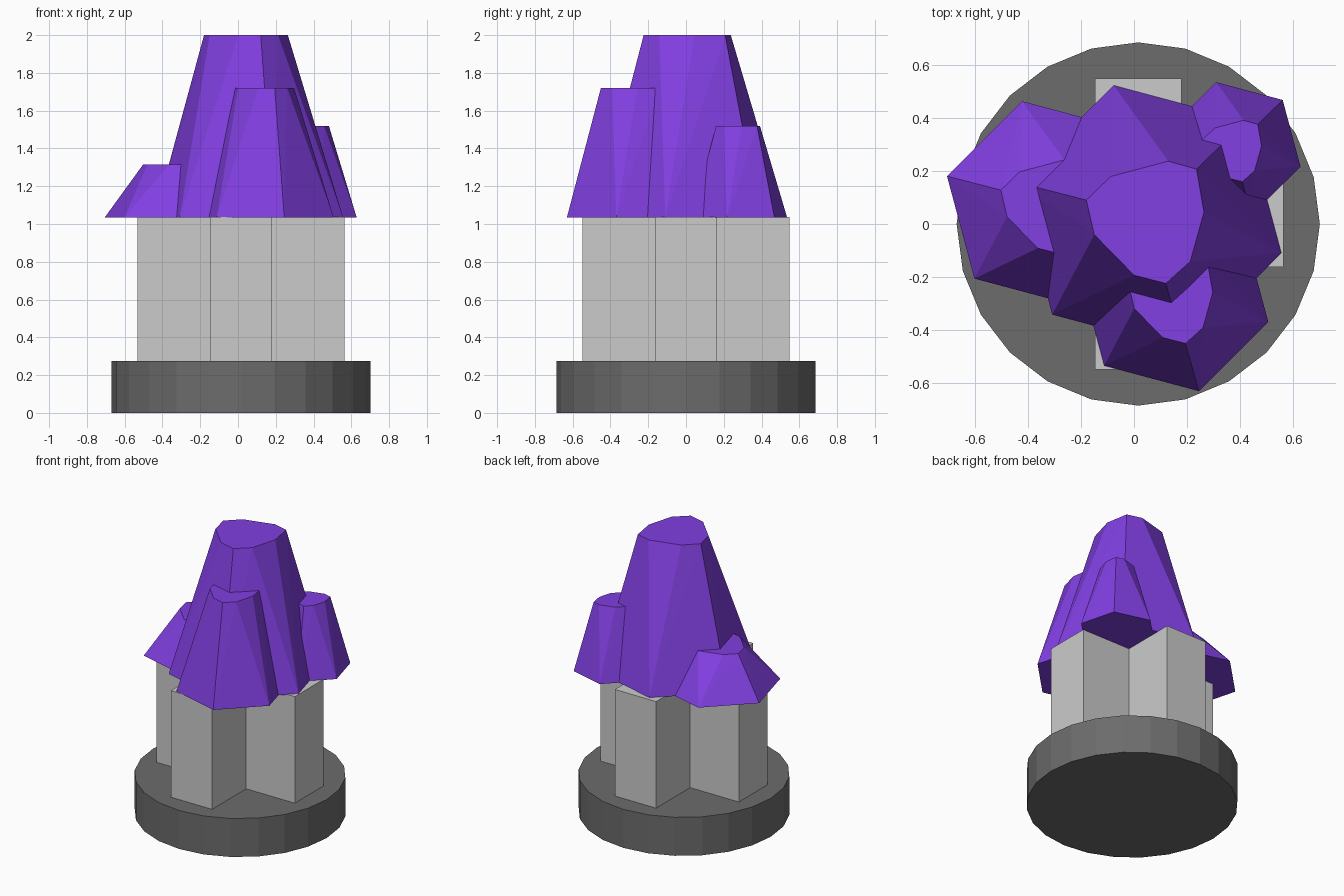
import bpy, bmesh
from math import cos, sin, radians

if "Cube" in bpy.data.objects:
    bpy.data.objects.remove(bpy.data.objects["Cube"])

CX = 0.016


def material(name, rgb):
    m = bpy.data.materials.new(name)
    m.diffuse_color = (*rgb, 1)
    m.use_nodes = True
    m.node_tree.nodes["Principled BSDF"].inputs["Base Color"].default_value = m.diffuse_color
    return m


def finish(name, bm, mat=None):
    bmesh.ops.recalc_face_normals(bm, faces=bm.faces)
    me = bpy.data.meshes.new(name)
    bm.to_mesh(me)
    bm.free()
    ob = bpy.data.objects.new(name, me)
    bpy.context.collection.objects.link(ob)
    if mat:
        me.materials.append(mat)
    return ob


def prism(name, outline, z0, z1, mat=None):
    bm = bmesh.new()
    face = bm.faces.new([bm.verts.new((x, y, z0)) for x, y in outline])
    ext = bmesh.ops.extrude_face_region(bm, geom=[face], use_keep_orig=True)
    verts = [v for v in ext["geom"] if isinstance(v, bmesh.types.BMVert)]
    bmesh.ops.translate(bm, verts=verts, vec=(0, 0, z1 - z0))
    return finish(name, bm, mat)


dark = material("dark_stone", (0.15, 0.15, 0.15))
purple = material("purple", (0.22, 0.05, 0.75))

# Round base
ring = [(CX + 0.685 * cos(radians(15 * i)), 0.685 * sin(radians(15 * i))) for i in range(24)]
prism("base", ring, 0, 0.275, dark)

# Cross-shaped pillar
w, r = 0.163, 0.548
arm = [(r, -w), (r, w), (w, w)]
cross = []
for c, s in ((1, 0), (0, 1), (-1, 0), (0, -1)):
    cross += [(CX + x * c - y * s, x * s + y * c) for x, y in arm]
prism("pillar", cross, 0.002, 1.037)

# Crystals: hexagonal foot, uneven flat tip
TIP = [(-.458, .128), (-.40, -.124), (-.11, -.42), (.122, -.48),
       (.30, -.32), (.40, .04), (.346, .354), (.14, .412), (-.28, .30)]


def crystal(name, x, y, rad, top):
    bm = bmesh.new()
    for i in range(6):
        a = radians(45 + 60 * i)
        bm.verts.new((x + rad * cos(a), y + rad * sin(a), 1.035))
    for u, v in TIP:
        bm.verts.new((x + rad * u, y + rad * v, top))
    bmesh.ops.convex_hull(bm, input=bm.verts)
    bmesh.ops.dissolve_limit(bm, angle_limit=radians(1), verts=bm.verts, edges=bm.edges)
    finish(name, bm, purple)


crystal("main_crystal", 0.057, 0.024, 0.517, 2.0)
crystal("front_crystal", 0.149, -0.273, 0.37, 1.72)
crystal("right_crystal", 0.377, 0.284, 0.26, 1.52)
crystal("left_crystal", -0.319, 0.077, 0.40, 1.315)
